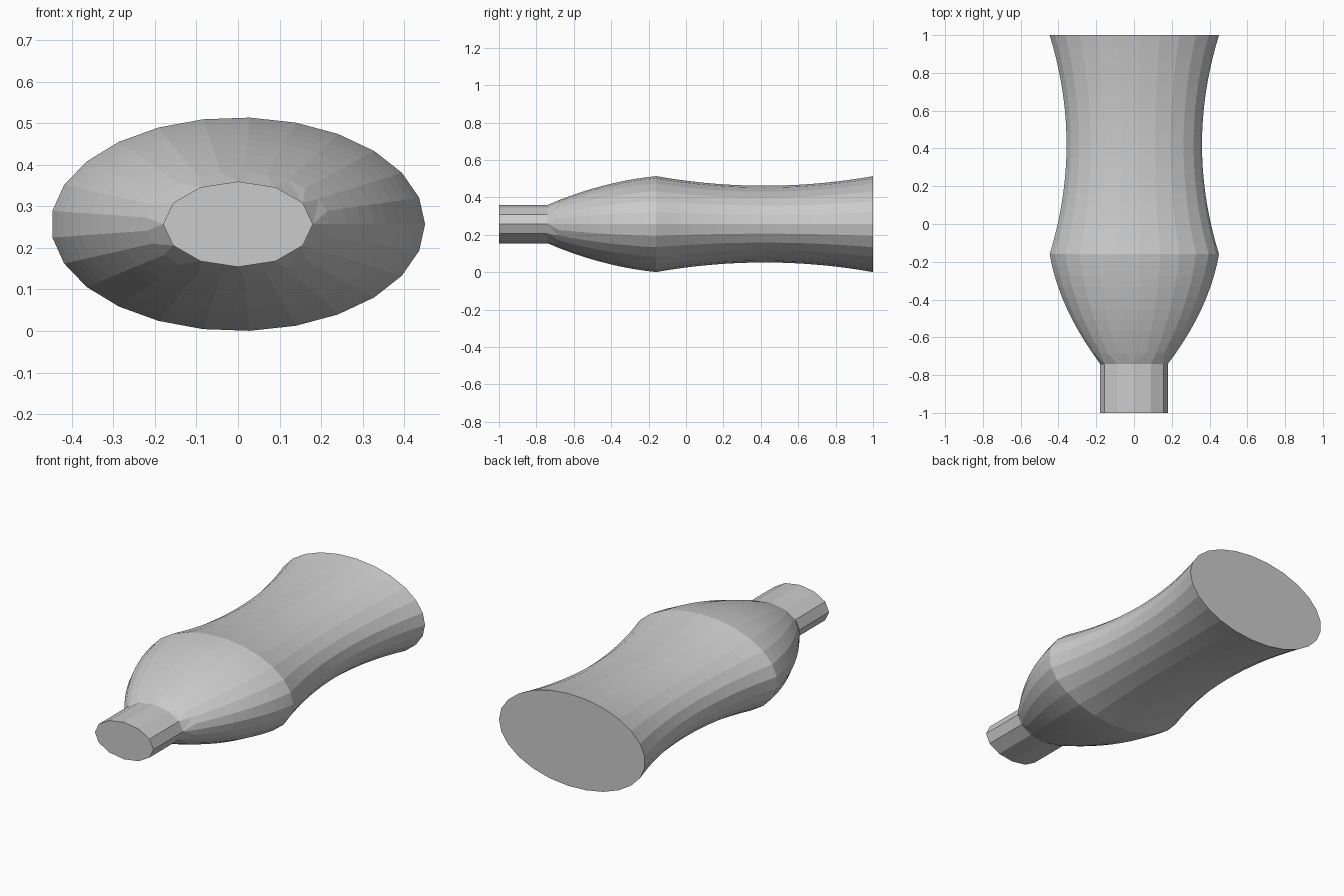
import bpy, bmesh
from math import cos, sin, pi

if "Cube" in bpy.data.objects:
    bpy.data.objects.remove(bpy.data.objects["Cube"])

CZ = 0.257          # height of the bottle axis
FLAT = 0.571        # height / width of the oval section
WALL = 0.05


def ring(bm, y, rx, rz, sides):
    """Oval ring of edges around the bottle axis."""
    vs = [bm.verts.new((rx * cos(2 * pi * i / sides), y,
                        CZ + rz * sin(2 * pi * i / sides))) for i in range(sides)]
    return [bm.edges.new((vs[i], vs[(i + 1) % sides])) for i in range(sides)]


def curve(y0, r0, y1, r1, sag, n):
    """Bowed profile from (y0, r0) to (y1, r1)."""
    pts = []
    for i in range(n + 1):
        t = i / n
        pts.append((y0 + (y1 - y0) * t, r0 + (r1 - r0) * t + 4 * sag * t * (1 - t)))
    return pts


def shell(bm, inset, end):
    """One skin of the bottle; returns its mouth ring and base ring."""
    shoulder = curve(-0.74, 0.18, -0.16, 0.45, 0.042, 10)
    body = curve(-0.16, 0.45, 1.0, 0.45, -0.09, 18)[1:]
    prof = [(-1.0, 0.18, 12), (-0.74, 0.18, 12)]
    prof += [(y, r, 25) for y, r in shoulder[1:] + body]
    rings = []
    for y, r, sides in prof:
        rings.append(ring(bm, min(y, end), r - inset, r * FLAT - inset, sides))
    for a, b in zip(rings, rings[1:]):
        bmesh.ops.bridge_loops(bm, edges=a + b)
    bmesh.ops.contextual_create(bm, geom=rings[-1])   # flat base
    return rings[0]


# Hollow oval bottle: outer skin, inner skin and a flat lip joining them
bm = bmesh.new()
outer = shell(bm, 0.0, 1.0)
inner = shell(bm, WALL, 1.0 - WALL)
bmesh.ops.bridge_loops(bm, edges=outer + inner)
bmesh.ops.dissolve_degenerate(bm, dist=1e-5, edges=bm.edges[:])
bmesh.ops.recalc_face_normals(bm, faces=bm.faces[:])
mesh = bpy.data.meshes.new("bottle")
bm.to_mesh(mesh)
bm.free()
bottle = bpy.data.objects.new("bottle", mesh)
bpy.context.collection.objects.link(bottle)
